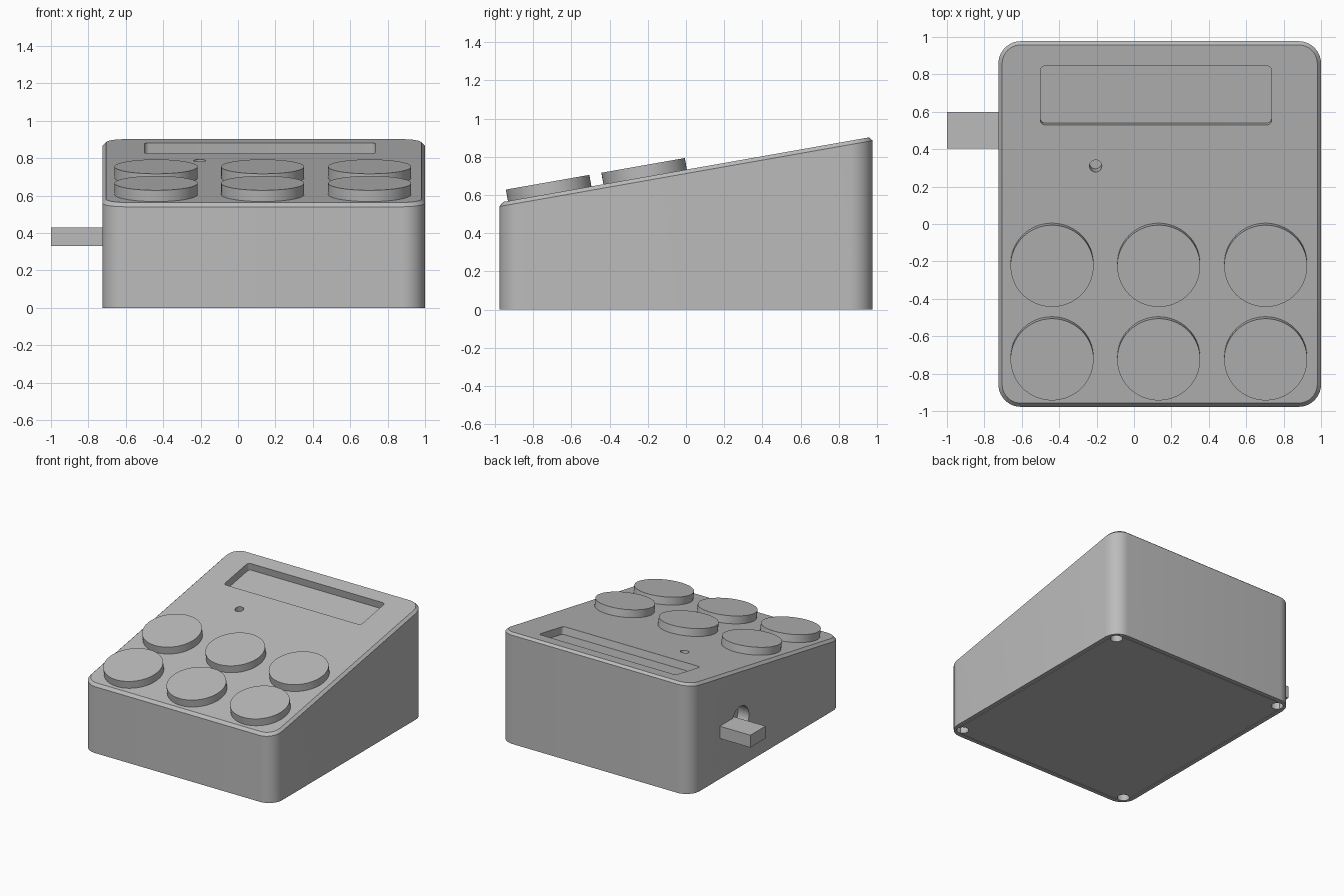
import bpy, bmesh
from math import radians, sin, cos, pi
from mathutils import Matrix, Vector

if "Cube" in bpy.data.objects:
    bpy.data.objects.remove(bpy.data.objects["Cube"])

TILT = radians(10)
CX, W, D = 0.1375, 1.725, 1.955      # case centre, width, depth
WALL = 0.033

grey = bpy.data.materials.new("light grey plastic")
grey.use_nodes = True
COLOR = (0.5, 0.5, 0.5, 1)
grey.diffuse_color = COLOR
grey.node_tree.nodes["Principled BSDF"].inputs["Base Color"].default_value = COLOR


def on_slope(x, y):
    """Frame on the sloped top, local z along its normal."""
    z = 0.733 + y * sin(TILT) / cos(TILT)
    return Matrix.Translation((x, y, z)) @ Matrix.Rotation(TILT, 4, 'X')


def finish(name, bm, matrix=Matrix()):
    bm.transform(matrix)
    bmesh.ops.recalc_face_normals(bm, faces=bm.faces)
    mesh = bpy.data.meshes.new(name)
    bm.to_mesh(mesh)
    bm.free()
    mesh.materials.append(grey)
    obj = bpy.data.objects.new(name, mesh)
    bpy.context.collection.objects.link(obj)
    return obj


def rounded_prism(w, d, r, z0, z1, seg=10):
    """Upright prism with a rounded rectangular outline."""
    bm = bmesh.new()
    ring = []
    for i, (sx, sy) in enumerate([(1, 1), (-1, 1), (-1, -1), (1, -1)]):
        for k in range(seg + 1):
            a = (i + k / seg) * pi / 2
            ring.append(bm.verts.new((sx * (w / 2 - r) + r * cos(a),
                                      sy * (d / 2 - r) + r * sin(a), z0)))
    face = bm.faces.new(ring)
    up = bmesh.ops.extrude_face_region(bm, geom=[face])["geom"]
    for v in up:
        if isinstance(v, bmesh.types.BMVert):
            v.co.z = z1
    return bm


def cylinder(name, r, z0, z1, matrix, seg=48):
    bm = bmesh.new()
    bmesh.ops.create_cone(bm, cap_ends=True, segments=seg, radius1=r, radius2=r,
                          depth=z1 - z0, matrix=Matrix.Translation((0, 0, (z0 + z1) / 2)))
    return finish(name, bm, matrix)


def box(name, low, high):
    low, high = Vector(low), Vector(high)
    bm = bmesh.new()
    bmesh.ops.create_cube(bm, size=1, matrix=Matrix.Translation((low + high) / 2)
                          @ Matrix.Diagonal((*(high - low), 1)))
    return finish(name, bm)


def carve(obj, cutters):
    for c in cutters:
        m = obj.modifiers.new("cut", 'BOOLEAN')
        m.operation, m.solver, m.object = 'DIFFERENCE', 'EXACT', c
    bpy.context.view_layer.update()
    graph = bpy.context.evaluated_depsgraph_get()
    mesh = bpy.data.meshes.new_from_object(obj.evaluated_get(graph))
    obj.modifiers.clear()
    obj.data = mesh


# Case: rounded block, sloped top with a chamfered rim
bm = rounded_prism(W, D, 0.12, 0, 1.2)
slope = on_slope(0, 0)
normal = slope.to_3x3() @ Vector((0, 0, 1))
bmesh.ops.bisect_plane(bm, geom=bm.verts[:] + bm.edges[:] + bm.faces[:],
                       plane_co=slope.translation, plane_no=normal, clear_outer=True)
rim = [e for e in bm.edges if e.is_boundary]
bmesh.ops.holes_fill(bm, edges=rim)
bmesh.ops.recalc_face_normals(bm, faces=bm.faces)
bmesh.ops.bevel(bm, geom=rim, offset=0.02, segments=1, affect='EDGES')
case = finish("case", bm, Matrix.Translation((CX, 0, 0)))

# Bottom plate, set in the case with a fine gap
place = Matrix.Translation((CX, 0, 0))
plate = finish("bottom_plate", rounded_prism(W - 2 * WALL - 0.01, D - 2 * WALL - 0.01,
                                             0.085, 0, 0.05), place)

# Openings: display window, light hole, plate recess, socket and screw holes
window = finish("window_cutter", rounded_prism(1.235, 0.32, 0.025, -0.06, 0.1, 6),
                on_slope(0.1175, 0.6875))
light_hole = cylinder("light_cutter", 0.033, -0.1, 0.05, on_slope(-0.205, 0.31), 24)
recess = finish("recess_cutter", rounded_prism(W - 2 * WALL, D - 2 * WALL, 0.09, -0.1, 0.05),
                place)
socket = cylinder("socket_cutter", 0.11, -0.1, 0.1,
                  Matrix.Translation((CX - W / 2, 0.335, 0.38)) @ Matrix.Rotation(pi / 2, 4, 'Y'))
screws = [cylinder("screw_cutter", 0.045, -0.1, 0.07, Matrix.Translation(
    (CX + sx * (W / 2 - 0.08), sy * (D / 2 - 0.085), 0)), 24)
    for sx in (-1, 1) for sy in (-1, 1)]
cutters = [window, light_hole, recess, socket] + screws
carve(case, cutters)
carve(plate, screws)
for c in cutters:
    bpy.data.objects.remove(c)

# Six round buttons on the slope
buttons = [cylinder("button", 0.222, -0.02, 0.061, on_slope(x, y), 64)
           for y in (-0.714, -0.214) for x in (-0.438, 0.132, 0.704)]

# Side plug
plug = box("side_plug", (-1, 0.405, 0.33), (-0.6, 0.6, 0.43))

# Smooth the rounded sides, keep edges sharp
bpy.ops.object.select_all(action='DESELECT')
for obj in [case, plate, plug] + buttons:
    obj.select_set(True)
bpy.context.view_layer.objects.active = case
bpy.ops.object.shade_smooth_by_angle(angle=radians(30))
